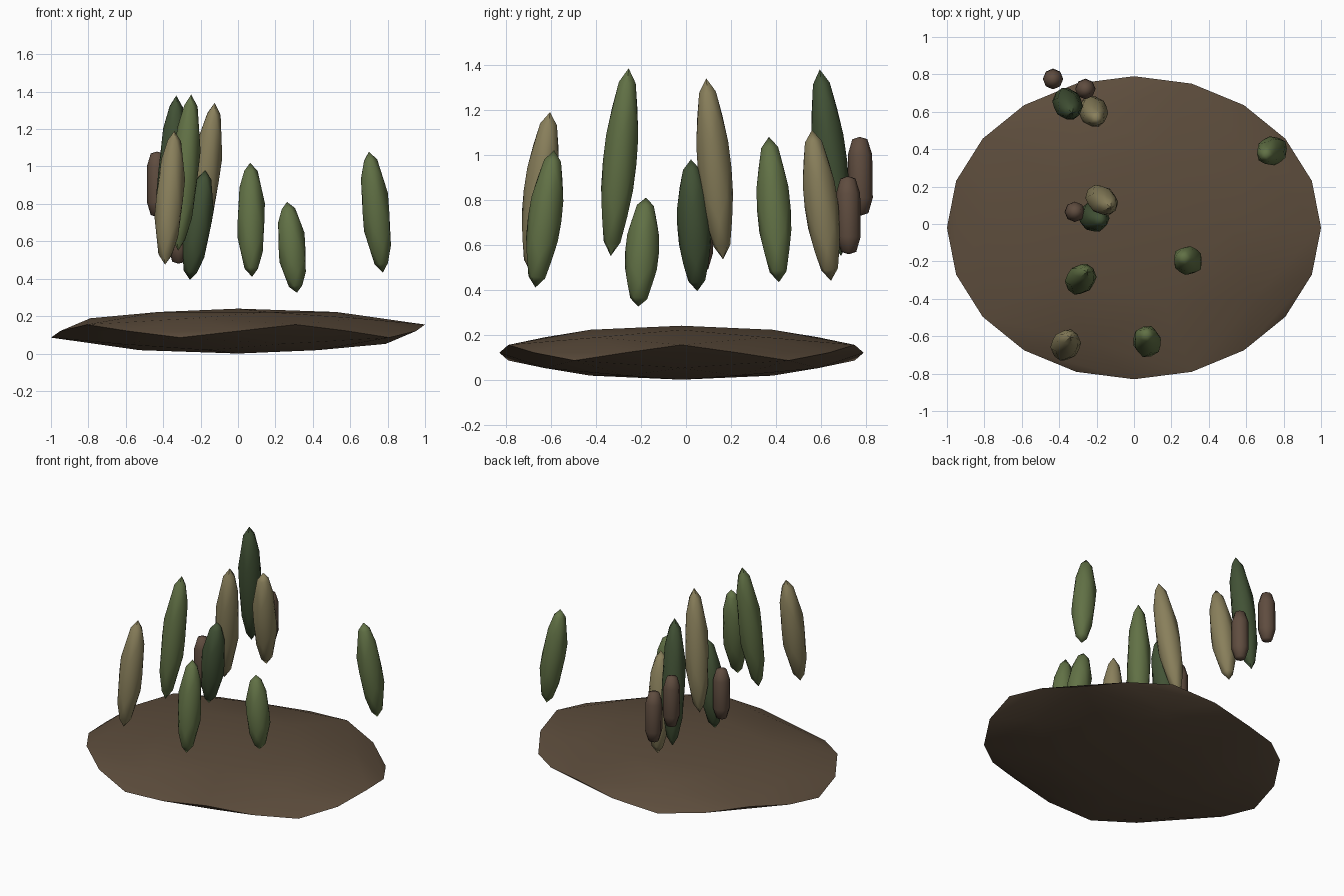
import bpy, bmesh, math
from mathutils import Vector, Matrix

cube = bpy.data.objects.get("Cube")
if cube:
    bpy.data.objects.remove(cube, do_unlink=True)


def material(name, rgb):
    m = bpy.data.materials.new(name)
    m.use_nodes = True
    col = (*rgb, 1)
    m.diffuse_color = col
    node = m.node_tree.nodes["Principled BSDF"]
    node.inputs["Base Color"].default_value = col
    node.inputs["Roughness"].default_value = 0.9
    return m


EARTH = material("earth_brown", (0.108, 0.073, 0.045))
GREEN = material("leaf_green", (0.12, 0.165, 0.06))
DARK = material("dark_green", (0.054, 0.084, 0.036))
KHAKI = material("dry_khaki", (0.25, 0.213, 0.105))
BROWN = material("seed_head_brown", (0.115, 0.073, 0.05))


def finish(bm, name, mat, angle):
    mesh = bpy.data.meshes.new(name)
    bm.to_mesh(mesh)
    bm.free()
    mesh.materials.append(mat)
    ob = bpy.data.objects.new(name, mesh)
    bpy.context.collection.objects.link(ob)
    bpy.ops.object.select_all(action='DESELECT')
    ob.select_set(True)
    bpy.context.view_layer.objects.active = ob
    bpy.ops.object.shade_smooth_by_angle(angle=math.radians(angle))
    return ob


def lozenge():
    """Low-poly ball with a flared zigzag waist."""
    bm = bmesh.new()
    bmesh.ops.create_icosphere(bm, subdivisions=2, radius=1)
    for v in bm.verts:
        h = abs(v.co.z)
        if 0.4 < h < 0.48:
            r, z = 1.0, 0.29
        elif 0.48 < h < 0.6:
            r, z = 0.79, 0.57
        else:
            continue
        v.co.xy = v.co.xy.normalized() * r
        v.co.z = math.copysign(z, v.co.z)
    return bm


def capsule(sides=8):
    """Blunt-ended seed head turned from a short profile."""
    bm = bmesh.new()
    rings = []
    for r, z in ((0.62, -0.94), (1, -0.55), (1, 0.55), (0.62, 0.94)):
        rings.append([bm.verts.new((r * math.cos(i * math.tau / sides),
                                    r * math.sin(i * math.tau / sides), z))
                      for i in range(sides)])
    ends = [bm.verts.new((0, 0, -1)), bm.verts.new((0, 0, 1))]
    for i in range(sides):
        j = (i + 1) % sides
        for a, b in zip(rings, rings[1:]):
            bm.faces.new((a[i], a[j], b[j], b[i]))
        bm.faces.new((ends[0], rings[0][j], rings[0][i]))
        bm.faces.new((ends[1], rings[-1][i], rings[-1][j]))
    return bm


def stretch(bm, bottom, top, radius):
    """Fit a unit shape between two end points."""
    a, b = Vector(bottom), Vector(top)
    axis = b - a
    turn = Vector((0, 0, 1)).rotation_difference(axis).to_matrix().to_4x4()
    scale = Matrix.Diagonal((radius, radius, axis.length / 2, 1))
    bm.transform(Matrix.Translation((a + b) / 2) @ turn @ scale)
    return bm


# Flat mound of earth
mound = lozenge()
mound.transform(Matrix.Translation((0, -0.02, 0.12)) @ Matrix.Diagonal((1, 0.81, 0.12, 1)))
finish(mound, "earth_mound", EARTH, 30)

# Leaf blades: colour, bottom tip, top tip
blades = [
    (GREEN, (-0.32, -0.335, 0.55), (-0.25, -0.255, 1.385)),
    (KHAKI, (-0.22, 0.165, 0.535), (-0.125, 0.09, 1.34)),
    (DARK, (-0.38, 0.69, 0.55), (-0.33, 0.595, 1.38)),
    (KHAKI, (-0.235, 0.645, 0.44), (-0.2, 0.56, 1.11)),
    (KHAKI, (-0.39, -0.69, 0.475), (-0.34, -0.605, 1.19)),
    (GREEN, (0.075, -0.67, 0.41), (0.065, -0.587, 1.02)),
    (GREEN, (0.315, -0.213, 0.325), (0.262, -0.178, 0.81)),
    (GREEN, (0.775, 0.413, 0.433), (0.70, 0.369, 1.08)),
    (DARK, (-0.257, 0.05, 0.394), (-0.176, 0.022, 0.98)),
]
for i, (mat, low, high) in enumerate(blades):
    finish(stretch(lozenge(), low, high, 0.075), f"leaf_blade_{i + 1}", mat, 60)

# Seed heads
heads = [
    ((-0.433, 0.778, 0.73), (-0.433, 0.773, 1.08)),
    ((-0.26, 0.724, 0.558), (-0.26, 0.72, 0.905)),
    ((-0.318, 0.065, 0.48), (-0.315, 0.065, 0.83)),
]
for i, (low, high) in enumerate(heads):
    finish(stretch(capsule(), low, high, 0.054), f"seed_head_{i + 1}", BROWN, 60)
